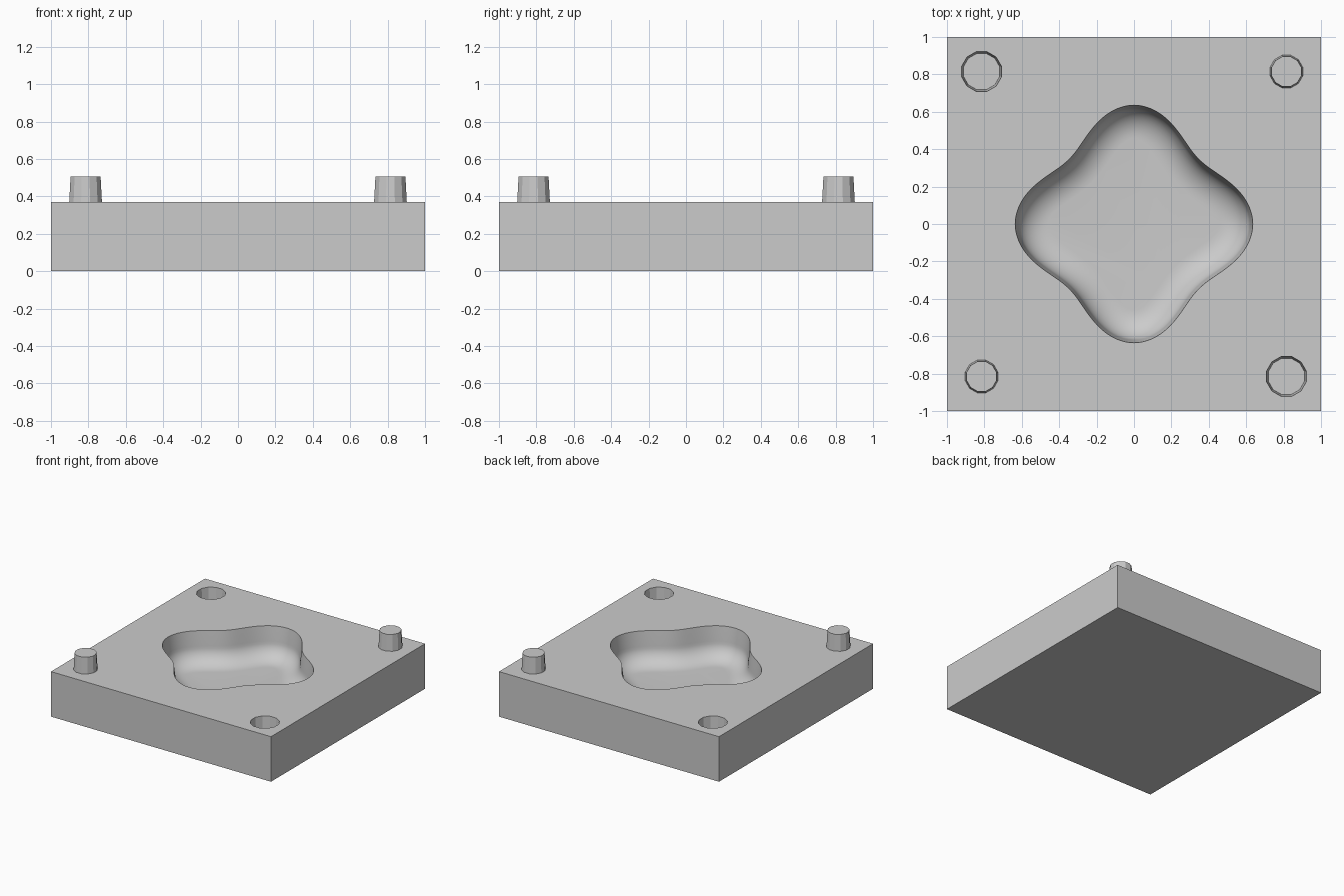
import bpy, bmesh, math
from mathutils import Vector

if "Cube" in bpy.data.objects:
    bpy.data.objects.remove(bpy.data.objects["Cube"], do_unlink=True)

TOP = 0.37       # top face of the block
CORNER = 0.815   # pin and socket offset from the centre

grey = bpy.data.materials.new("light grey")
grey.use_nodes = True
colour = (0.6, 0.6, 0.6, 1)
grey.diffuse_color = colour
grey.node_tree.nodes["Principled BSDF"].inputs["Base Color"].default_value = colour


def loft(name, rings, location=(0, 0, 0)):
    """Closed solid from a stack of rings, listed bottom to top."""
    bm = bmesh.new()
    loops = [[bm.verts.new(p) for p in ring] for ring in rings]
    n = len(loops[0])
    for low, high in zip(loops, loops[1:]):
        for i in range(n):
            j = (i + 1) % n
            bm.faces.new((low[i], low[j], high[j], high[i]))
    bm.faces.new(loops[0][::-1])
    bm.faces.new(loops[-1])
    bmesh.ops.recalc_face_normals(bm, faces=bm.faces)
    mesh = bpy.data.meshes.new(name)
    bm.to_mesh(mesh)
    bm.free()
    mesh.materials.append(grey)
    obj = bpy.data.objects.new(name, mesh)
    obj.location = location
    bpy.context.collection.objects.link(obj)
    return obj


def circle(radius, z, sides=12):
    step = math.tau / sides
    return [(radius * math.cos((i + 0.5) * step), radius * math.sin((i + 0.5) * step), z)
            for i in range(sides)]


def star(inset, z, count=128):
    """Four-lobed outline, moved inwards along its normal."""
    points = []
    for i in range(count):
        a = math.tau * i / count
        r = 0.5625 + 0.0725 * math.cos(4 * a)
        dr = -0.29 * math.sin(4 * a)
        radial = Vector((math.cos(a), math.sin(a), 0))
        along = Vector((-math.sin(a), math.cos(a), 0))
        normal = (radial * r - along * dr).normalized()
        p = radial * r - normal * inset
        points.append((p.x, p.y, z))
    return points


# Block
block = loft("mould_block", [[(-1, -1, z), (1, -1, z), (1, 1, z), (-1, 1, z)] for z in (0, TOP)])

# Cavity: flat floor, rounded fillet, slightly drafted wall
FLOOR, WALL, DRAFT, FILLET = 0.11, 0.25, 0.015, 0.16
profile = []
for k in range(11):
    t = math.pi / 2 * k / 10
    profile.append((DRAFT + FILLET * (1 - math.sin(t)), WALL - (WALL - FLOOR) * math.cos(t)))
profile += [(0, TOP), (0, TOP + 0.05)]
cutters = [loft("cavity_cutter", [star(inset, z) for inset, z in profile])]

# Sockets at two opposite corners, pins at the other two
for s, side in ((1, "front"), (-1, "back")):
    cutters.append(loft(side + "_socket_cutter",
                        [circle(0.1, TOP - 0.16), circle(0.11, TOP), circle(0.11, TOP + 0.05)],
                        (s * CORNER, -s * CORNER, 0)))
    loft(side + "_locating_pin", [circle(0.091, TOP - 0.01), circle(0.083, 0.505)],
         (-s * CORNER, -s * CORNER, 0))

# Cut the block, then discard the cutters
bpy.ops.object.select_all(action="DESELECT")
bpy.context.view_layer.objects.active = block
block.select_set(True)
for cutter in cutters:
    cutter.hide_render = True
    mod = block.modifiers.new(cutter.name, "BOOLEAN")
    mod.operation = "DIFFERENCE"
    mod.solver = "EXACT"
    mod.object = cutter
    bpy.ops.object.modifier_apply(modifier=mod.name)
    bpy.data.objects.remove(cutter, do_unlink=True)
bpy.ops.object.shade_smooth_by_angle(angle=math.radians(25))
